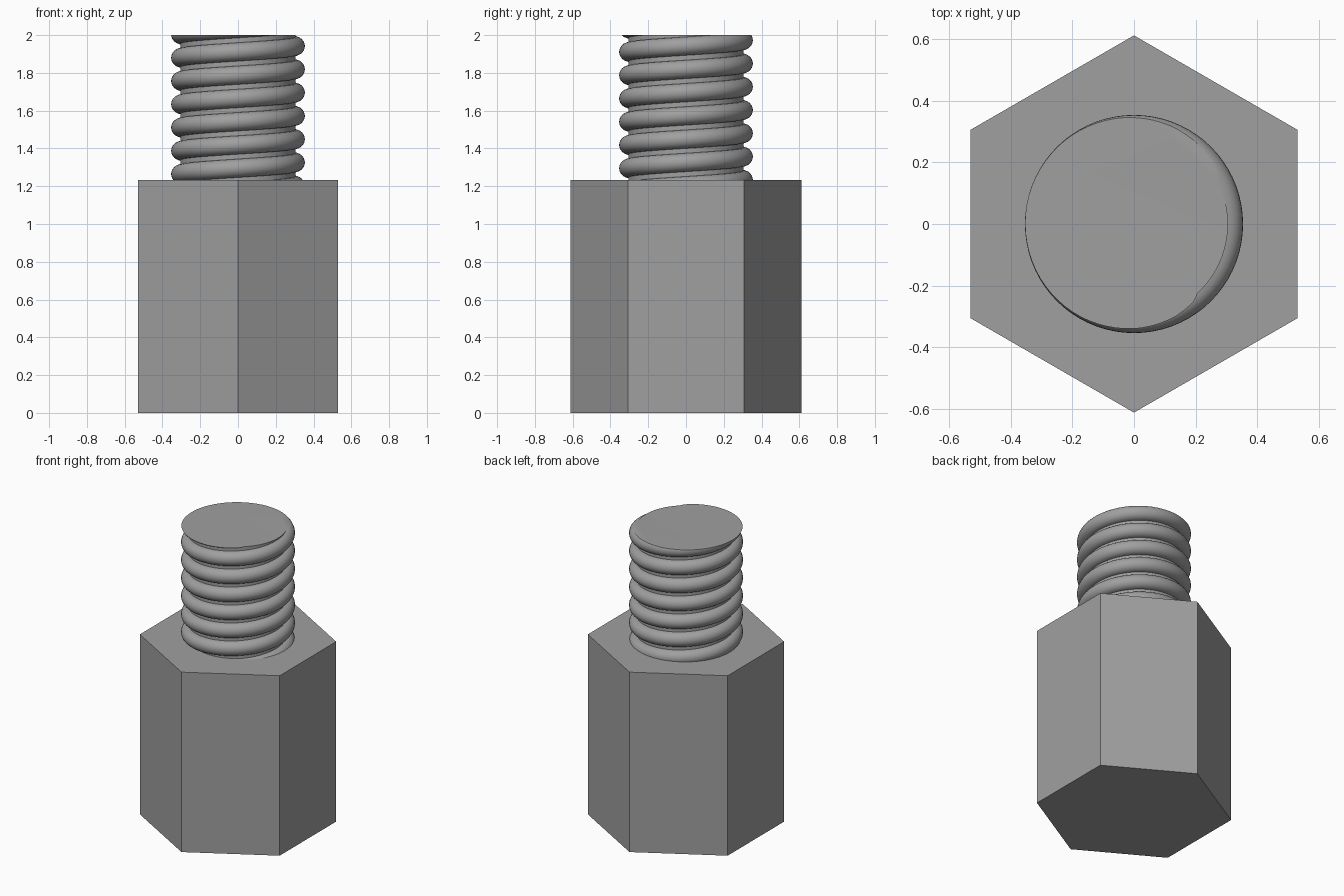
import bpy, bmesh, math

if "Cube" in bpy.data.objects:
    bpy.data.objects.remove(bpy.data.objects["Cube"])

HEX_R, HEX_H = 0.612, 1.233          # hexagon corner radius and height
CORE_R, BEAD_R = 0.305, 0.049        # stud core and round thread bead
PITCH, PEAK_Z = 0.1232, 1.326        # thread pitch, bead height at +x
TOP = 2.0
STEPS, ARC = 72, 12                  # steps per turn, segments per bead

metal = bpy.data.materials.new("grey metal")
metal.diffuse_color = (0.35, 0.35, 0.35, 1)
metal.use_nodes = True
metal.node_tree.nodes["Principled BSDF"].inputs["Base Color"].default_value = metal.diffuse_color


def finish(bm, name):
    bmesh.ops.recalc_face_normals(bm, faces=bm.faces)
    mesh = bpy.data.meshes.new(name)
    bm.to_mesh(mesh)
    bm.free()
    mesh.materials.append(metal)
    obj = bpy.data.objects.new(name, mesh)
    bpy.context.collection.objects.link(obj)
    return obj


# Hexagonal body with corners on the y axis
bm = bmesh.new()
ring = [bm.verts.new((HEX_R * math.sin(i * math.pi / 3),
                      HEX_R * math.cos(i * math.pi / 3), 0)) for i in range(6)]
base = bm.faces.new(ring)
ext = bmesh.ops.extrude_face_region(bm, geom=[base], use_keep_orig=True)
bmesh.ops.translate(bm, vec=(0, 0, HEX_H),
                    verts=[g for g in ext["geom"] if isinstance(g, bmesh.types.BMVert)])
finish(bm, "hex_body")

# Thread profile (radius, height): half-round beads joined by straight core
profile = []
for turn in range(-3, 8):
    for j in range(ARC + 1):
        a = -math.pi / 2 + math.pi * j / ARC
        profile.append((CORE_R + BEAD_R * math.cos(a),
                        PEAK_Z + turn * PITCH + BEAD_R * math.sin(a)))
per_turn = ARC + 1

# Sweep the profile up a right-handed helix; the last step meets the next turn
bm = bmesh.new()
grid = []
for i in range(STEPS):
    t = 2 * math.pi * i / STEPS
    grid.append([bm.verts.new((r * math.cos(t), r * math.sin(t), z + PITCH * i / STEPS))
                 for r, z in profile])
for i in range(STEPS):
    last = i == STEPS - 1
    nxt, shift = (grid[0], per_turn) if last else (grid[i + 1], 0)
    for k in range(len(profile) - 1 - shift):
        bm.faces.new((grid[i][k], nxt[k + shift], nxt[k + shift + 1], grid[i][k + 1]))

# Trim flat at the top and just inside the body, then cap both ends
for z, up in ((TOP, 1), (HEX_H - 0.01, -1)):
    cut = bmesh.ops.bisect_plane(bm, geom=bm.verts[:] + bm.edges[:] + bm.faces[:],
                                 plane_co=(0, 0, z), plane_no=(0, 0, up), clear_outer=True)
    rim = [e for e in bm.edges if e.is_boundary and all(abs(v.co.z - z) < 1e-4 for v in e.verts)]
    bmesh.ops.holes_fill(bm, edges=rim, sides=0)
stud = finish(bm, "threaded_stud")

bpy.context.view_layer.objects.active = stud
stud.select_set(True)
bpy.ops.object.shade_smooth_by_angle(angle=math.radians(35))
